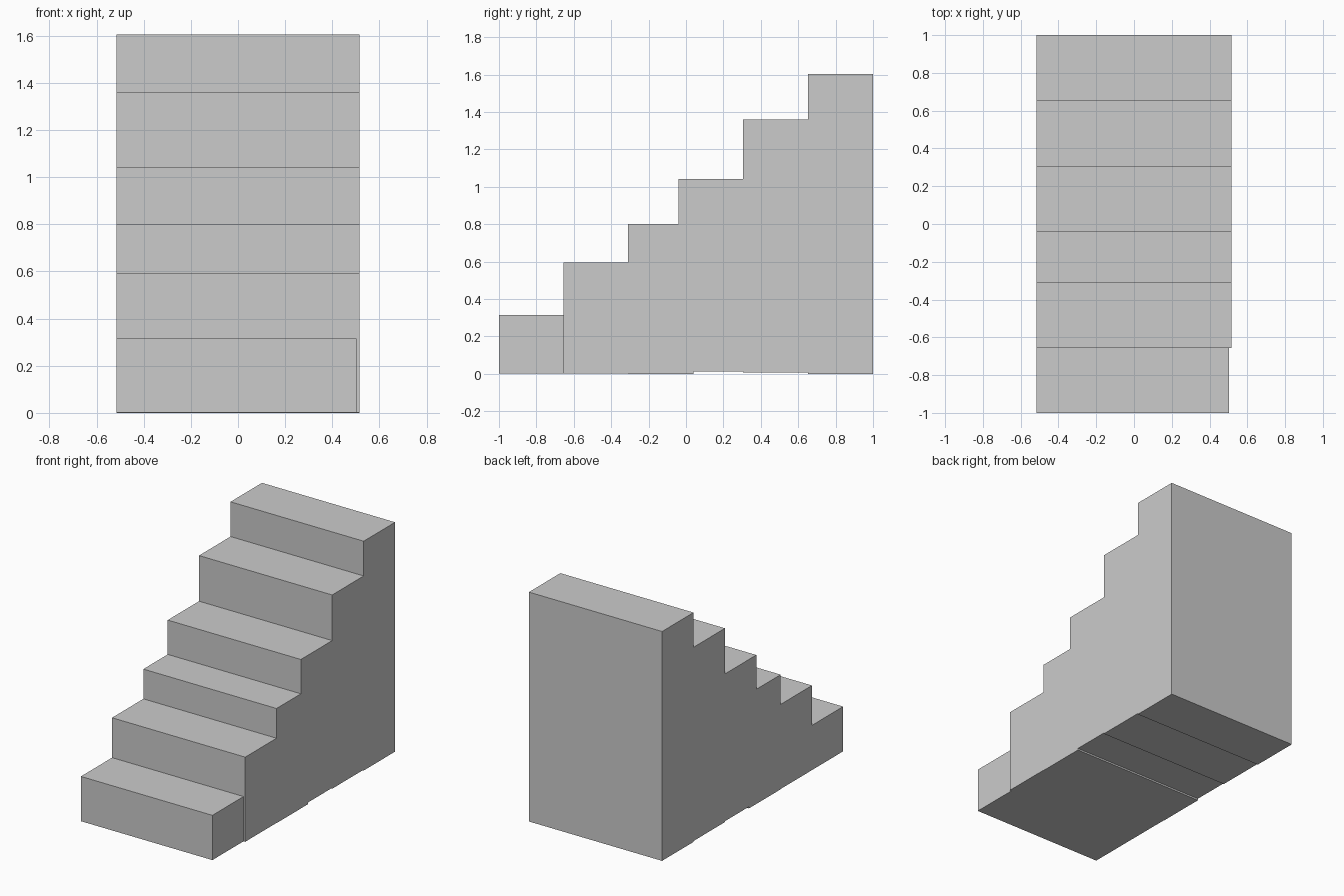
import bpy

if "Cube" in bpy.data.objects:
    bpy.data.objects.remove(bpy.data.objects["Cube"])

LEFT = -0.515


def block(name, right, y0, y1, z0, z1):
    """Box-shaped step given by its extents."""
    bpy.ops.mesh.primitive_cube_add(size=1)
    ob = bpy.context.object
    ob.name = name
    ob.location = ((LEFT + right) / 2, (y0 + y1) / 2, (z0 + z1) / 2)
    ob.scale = (right - LEFT, y1 - y0, z1 - z0)
    bpy.ops.object.transform_apply(location=True, rotation=False, scale=True)


# Full-height steps, front to back: right edge, front, back, bottom, top
steps = [
    (0.502, -1.0, -0.653, 0.002, 0.315),
    (0.515, -0.656, -0.31, 0.002, 0.594),
    (0.515, -0.31, 0.04, 0.0, 0.802),
    (0.515, -0.041, 0.305, 0.012, 1.042),
    (0.515, 0.305, 0.653, 0.006, 1.361),
    (0.515, 0.653, 1.0, 0.0, 1.604),
]
for i, step in enumerate(steps, 1):
    block(f"step_{i}", *step)
